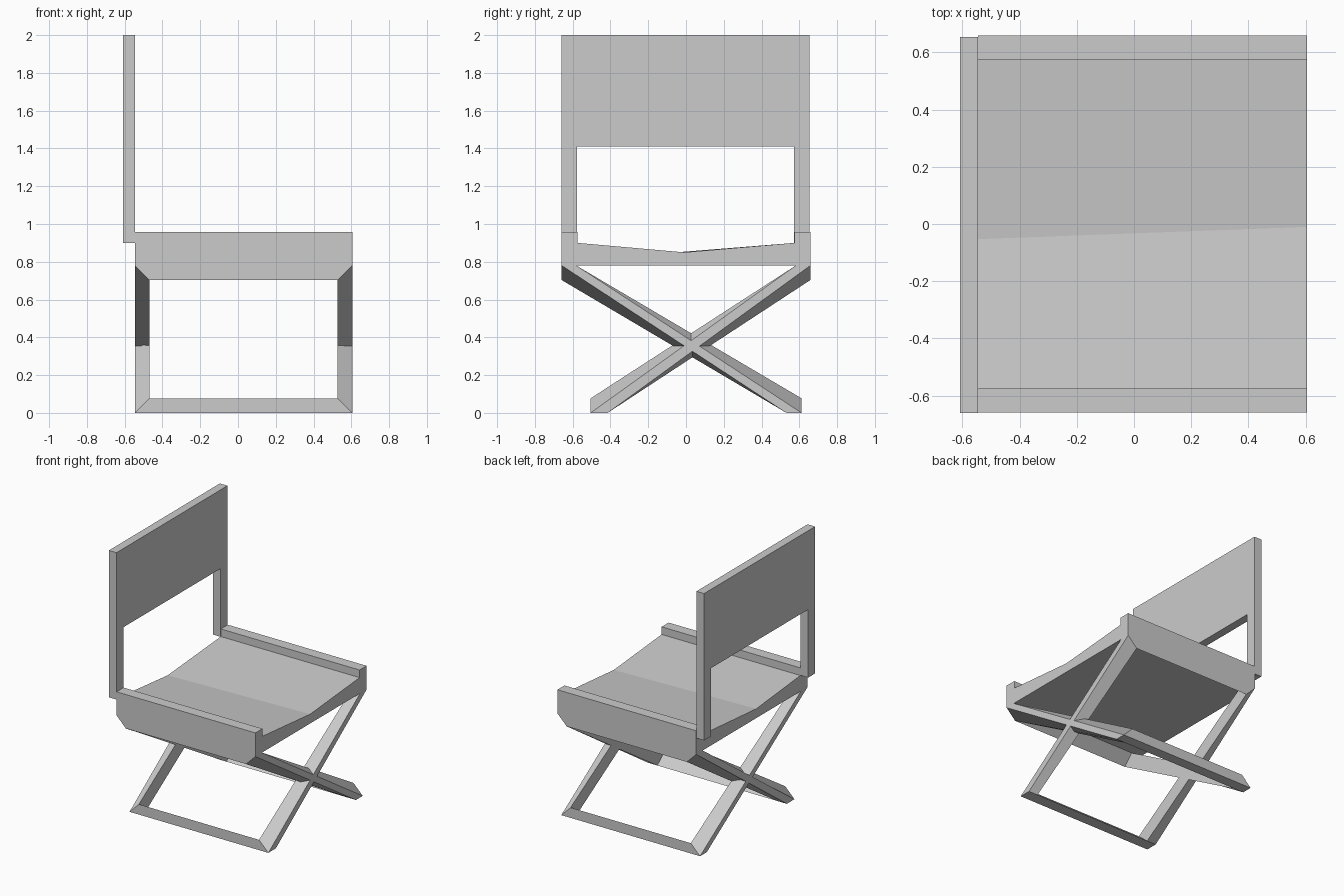
import bpy
import bmesh

cube = bpy.data.objects.get("Cube")
if cube:
    bpy.data.objects.remove(cube, do_unlink=True)

GREY = (0.6, 0.6, 0.6, 1)
grey = bpy.data.materials.new("plain grey")
grey.use_nodes = True
grey.diffuse_color = GREY
grey.node_tree.nodes["Principled BSDF"].inputs["Base Color"].default_value = GREY

X_BACK, X_FRONT = -0.545, 0.605   # seat and leg extent
BAR = 0.077                       # bar thickness
SEAT_Z = 0.78                     # underside of the seat
HALF = 0.658                      # half the seat width


def finish(name, bm):
    bmesh.ops.recalc_face_normals(bm, faces=bm.faces)
    mesh = bpy.data.meshes.new(name)
    bm.to_mesh(mesh)
    bm.free()
    mesh.materials.append(grey)
    obj = bpy.data.objects.new(name, mesh)
    bpy.context.collection.objects.link(obj)
    return obj


def extrude_x(name, profile, x0, x1, skew=None):
    """Closed (y, z) profile swept from x0 to x1; skew = (index, dy at x0, dy at x1)."""
    bm = bmesh.new()
    rings = []
    for end, x in enumerate((x0, x1)):
        ring = []
        for i, (y, z) in enumerate(profile):
            dy = skew[1 + end] if skew and i == skew[0] else 0
            ring.append(bm.verts.new((x, y + dy, z)))
        rings.append(ring)
    n = len(profile)
    for i in range(n):
        j = (i + 1) % n
        bm.faces.new((rings[0][i], rings[0][j], rings[1][j], rings[1][i]))
    for ring in rings:
        bm.faces.new(ring)
    return finish(name, bm)


def leg_frame(name, top_y, foot_y, foot_w):
    """Slanted rectangular frame with mitred corners, cut level at seat and floor."""
    s = 1 if top_y > 0 else -1
    top_in, foot_in = top_y - s * BAR, foot_y + s * foot_w
    low_z, foot_z = SEAT_Z - BAR, BAR
    bm = bmesh.new()

    def corner(x, xi, ends):
        return [bm.verts.new((px, y, z)) for px, (y, z) in zip((x, x, xi, xi), ends)]

    # each corner: outer lower, outer upper, inner upper, inner lower
    top = ((top_y, SEAT_Z), (top_in, SEAT_Z), (top_in, SEAT_Z), (top_y, low_z))
    foot = ((foot_in, 0), (foot_y, 0), (foot_y, foot_z), (foot_in, 0))
    loop = [corner(x, xi, e) for x, xi, e in (
        (X_BACK, X_BACK + BAR, top), (X_FRONT, X_FRONT - BAR, top),
        (X_FRONT, X_FRONT - BAR, foot), (X_BACK, X_BACK + BAR, foot))]
    for k in range(4):
        a, b = loop[k], loop[(k + 1) % 4]
        for i in range(4):
            j = (i + 1) % 4
            bm.faces.new((a[i], b[i], b[j], a[j]))
    return finish(name, bm)


# Sagging seat with raised arm rails
inner = HALF - BAR - 0.006
arm_z, edge_z, sag_z = 0.957, 0.9, 0.85
seat_profile = [
    (-HALF, SEAT_Z), (-HALF, arm_z), (-inner, arm_z), (-inner, edge_z),
    (0, sag_z),
    (inner, edge_z), (inner, arm_z), (HALF, arm_z), (HALF, SEAT_Z),
]
extrude_x("seat", seat_profile, X_BACK, X_FRONT, skew=(4, -0.053, -0.01))

# Backrest panel standing on two posts
L, R, panel_z, top_z = -0.66, 0.654, 1.41, 2.0
back_profile = [
    (L, edge_z), (L, top_z), (R, top_z), (R, edge_z),
    (R - 0.083, edge_z), (R - 0.083, panel_z),
    (L + 0.083, panel_z), (L + 0.083, edge_z),
]
extrude_x("backrest", back_profile, -0.608, X_BACK)

# Crossed folding leg frames
leg_frame("left_to_right_leg_frame", -HALF, 0.612, 0.08)
leg_frame("right_to_left_leg_frame", HALF, -0.505, 0.09)
